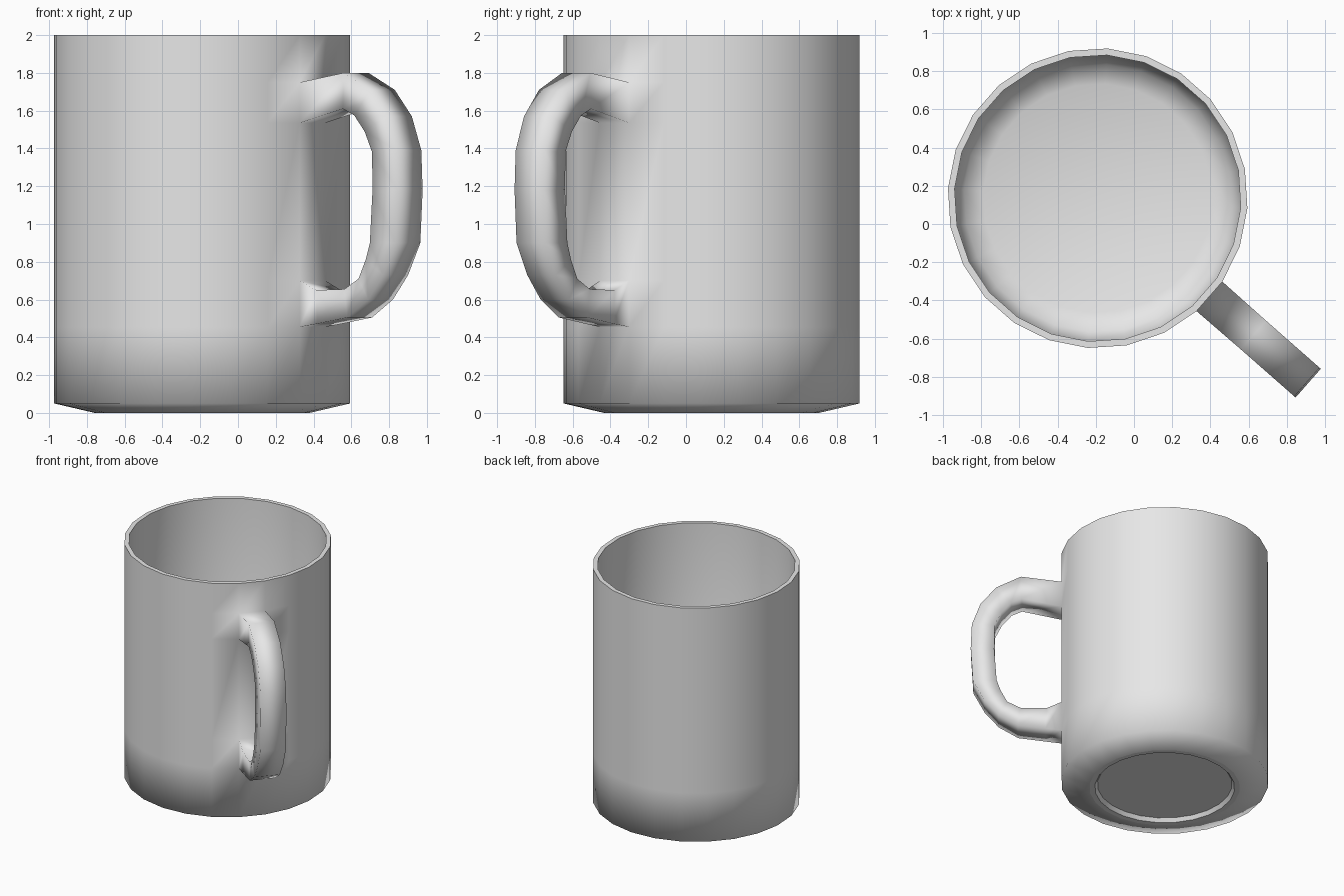
import bpy
import bmesh
from math import sin, cos, radians

cube = bpy.data.objects.get("Cube")
if cube:
    bpy.data.objects.remove(cube)

SIDES = 24
CX, CY = -0.19, 0.135             # axis of the cup
HANDLE_DIR = radians(-41.3)       # direction the handle points
HALF_WIDTH = 0.1

# Cup outline (radius, height) from underside centre, up the wall, to the inner floor
OUTLINE = [(0.51, 0.03), (0.53, 0.0), (0.57, 0.0), (0.785, 0.05),
           (0.785, 0.455), (0.785, 0.70), (0.785, 1.535), (0.785, 1.75), (0.785, 2.0),
           (0.75, 2.0), (0.75, 0.25), (0.70, 0.13), (0.60, 0.09)]
LOW_GAP, HIGH_GAP = 4, 6          # wall bands that open into the handle
SHARP_RINGS = (0, 1, 2, 8, 9)

# Handle sections, top to bottom: outer (radius, height), inner (radius, height)
HANDLE = [((1.085, 1.80), (1.08, 1.61)), ((1.27, 1.71), (1.16, 1.575)),
          ((1.39, 1.57), (1.233, 1.49)), ((1.457, 1.39), (1.286, 1.38)),
          ((1.466, 1.18), (1.288, 1.17)), ((1.45, 0.90), (1.27, 0.90)),
          ((1.364, 0.73), (1.24, 0.81)), ((1.257, 0.60), (1.19, 0.71)),
          ((1.11, 0.505), (1.09, 0.655)), ((0.90, 0.472), (0.89, 0.65))]

china = bpy.data.materials.new("light grey china")
china.use_nodes = True
color = (0.8, 0.8, 0.8, 1.0)
china.diffuse_color = color
china.node_tree.nodes["Principled BSDF"].inputs["Base Color"].default_value = color

bm = bmesh.new()


def make_ring(radius, z):
    """One ring of the cup; its first facet faces along the handle."""
    step = radians(360 / SIDES)
    angles = [HANDLE_DIR + (i - 0.5) * step for i in range(SIDES)]
    return [bm.verts.new((CX + radius * cos(a), CY + radius * sin(a), z)) for a in angles]


def handle_vert(point, side):
    r, z = point
    s = side * HALF_WIDTH
    return bm.verts.new((CX + r * cos(HANDLE_DIR) - s * sin(HANDLE_DIR),
                         CY + r * sin(HANDLE_DIR) + s * cos(HANDLE_DIR), z))


def bridge(a, b, skip_first=False):
    n = len(a)
    for i in range(int(skip_first), n):
        j = (i + 1) % n
        bm.faces.new((a[i], a[j], b[j], b[i]))


# Cup wall, rim, foot and floor
rings = [make_ring(r, z) for r, z in OUTLINE]
for k in range(len(rings) - 1):
    bridge(rings[k], rings[k + 1], k in (LOW_GAP, HIGH_GAP))
bm.faces.new(rings[0])
bm.faces.new(rings[-1])


# Handle, grown out of the two openings in the wall
def opening(outer, inner):
    return [outer[0], outer[1], inner[1], inner[0]]


loops = [opening(rings[HIGH_GAP + 1], rings[HIGH_GAP])]
for outer, inner in HANDLE:
    loops.append([handle_vert(outer, -1), handle_vert(outer, 1),
                  handle_vert(inner, 1), handle_vert(inner, -1)])
loops.append(opening(rings[LOW_GAP], rings[LOW_GAP + 1]))
for a, b in zip(loops, loops[1:]):
    bridge(a, b)

# Smooth shading with crisp rim and foot
bmesh.ops.recalc_face_normals(bm, faces=bm.faces[:])
for face in bm.faces:
    face.smooth = True
for k in SHARP_RINGS:
    for i in range(SIDES):
        bm.edges.get((rings[k][i], rings[k][(i + 1) % SIDES])).smooth = False

mesh = bpy.data.meshes.new("mug")
bm.to_mesh(mesh)
bm.free()
mesh.materials.append(china)
mug = bpy.data.objects.new("mug", mesh)
bpy.context.scene.collection.objects.link(mug)
